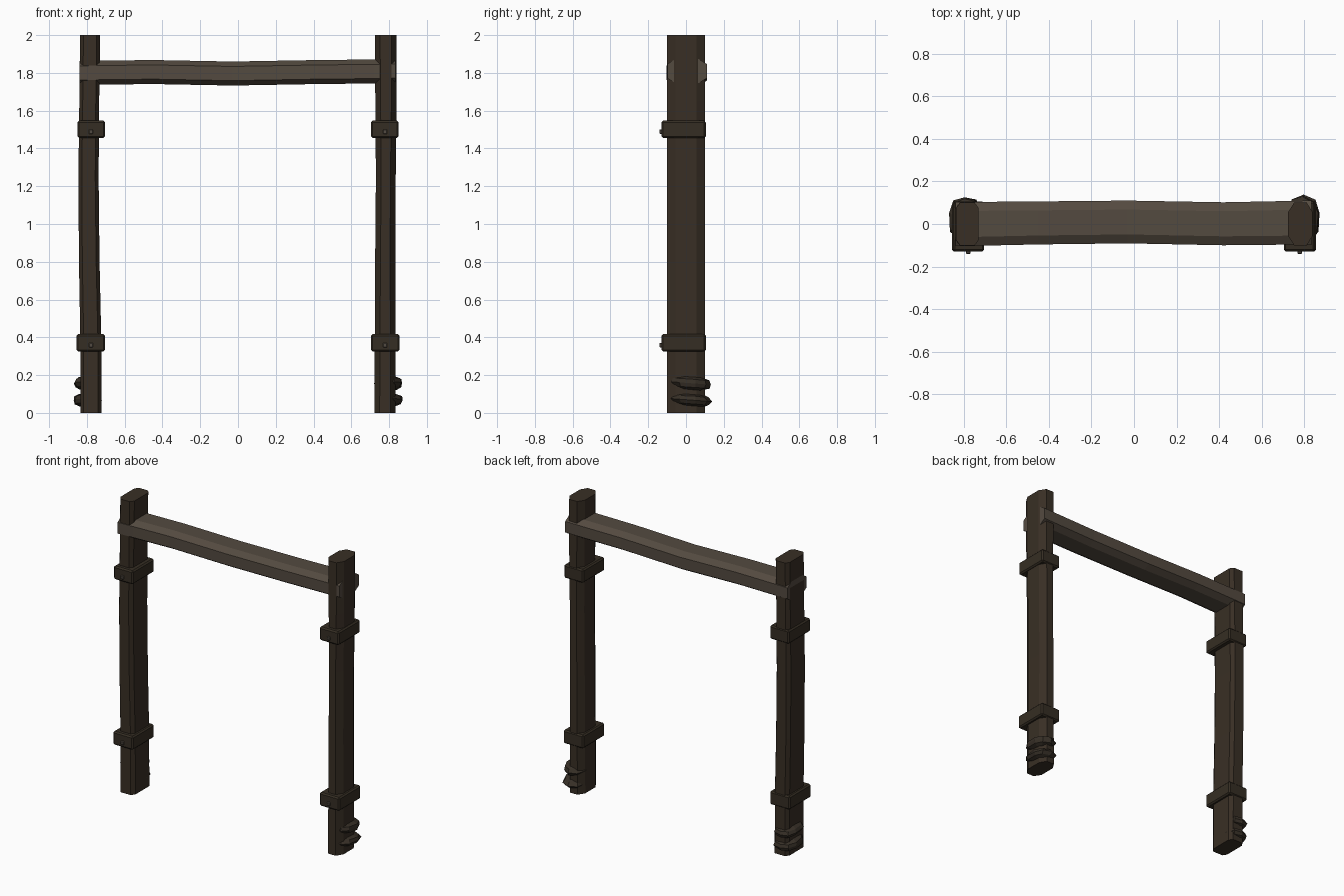
import bpy, bmesh, math, random
from mathutils import Matrix

random.seed(4)
if "Cube" in bpy.data.objects:
    bpy.data.objects.remove(bpy.data.objects["Cube"], do_unlink=True)


def make_material(name, colour):
    mat = bpy.data.materials.new(name)
    mat.use_nodes = True
    mat.diffuse_color = (*colour, 1)
    mat.node_tree.nodes["Principled BSDF"].inputs["Base Color"].default_value = (*colour, 1)
    return mat


post_wood = make_material("dark post wood", (0.040, 0.028, 0.018))
beam_wood = make_material("weathered beam wood", (0.088, 0.069, 0.051))
strap_wood = make_material("dark strap", (0.036, 0.027, 0.017))
root_wood = make_material("root bark", (0.038, 0.029, 0.020))
bolt_metal = make_material("dull bolt metal", (0.085, 0.070, 0.055))


def finish(name, bm, mat):
    bmesh.ops.recalc_face_normals(bm, faces=bm.faces)
    mesh = bpy.data.meshes.new(name)
    bm.to_mesh(mesh)
    bm.free()
    mesh.materials.append(mat)
    obj = bpy.data.objects.new(name, mesh)
    bpy.context.collection.objects.link(obj)
    return obj


def chamfered_ring(a0, a1, b0, b1, ca, cb):
    """Eight corners of a rectangle with cut corners."""
    return [(a0 + ca, b0), (a1 - ca, b0), (a1, b0 + cb), (a1, b1 - cb),
            (a1 - ca, b1), (a0 + ca, b1), (a0, b1 - cb), (a0, b0 + cb)]


def loft(name, rings, mat):
    """Skin a list of equal rings and cap both ends."""
    bm = bmesh.new()
    rows = [[bm.verts.new(p) for p in ring] for ring in rings]
    n = len(rows[0])
    for low, high in zip(rows, rows[1:]):
        for i in range(n):
            j = (i + 1) % n
            bm.faces.new((low[i], low[j], high[j], high[i]))
    bm.faces.new(rows[0])
    bm.faces.new(rows[-1])
    return finish(name, bm, mat)


def block(name, x, y, z, mat, bevel):
    bm = bmesh.new()
    spans = (x, y, z)
    centre = [(s[0] + s[1]) / 2 for s in spans]
    size = [s[1] - s[0] for s in spans]
    bmesh.ops.create_cube(bm, size=1, matrix=Matrix.Translation(centre) @ Matrix.Diagonal((*size, 1)))
    bmesh.ops.bevel(bm, geom=bm.edges[:], offset=bevel, segments=1, affect='EDGES')
    return finish(name, bm, mat)


def post(name, stations, ca, cb):
    rings = [[(x, y, z) for x, y in chamfered_ring(x0, x1, -0.1, 0.1, ca, cb)]
             for z, x0, x1 in stations]
    return loft(name, rings, post_wood)


# Slightly warped posts
post("right_post", [(0, -0.835, -0.722), (0.4, -0.835, -0.724), (0.8, -0.842, -0.733),
                    (1.25, -0.845, -0.738), (1.65, -0.84, -0.735), (2, -0.836, -0.73)], 0.018, 0.025)
post("left_post", [(0, 0.722, 0.835), (0.4, 0.724, 0.835), (0.8, 0.726, 0.833),
                   (1.25, 0.73, 0.835), (1.65, 0.727, 0.84), (2, 0.724, 0.84)], 0.028, 0.045)

# Sagging crossbeam running through both posts
beam = [(-0.838, 1.80, -0.103, 0.103), (-0.72, 1.802, -0.102, 0.104), (-0.45, 1.805, -0.096, 0.106),
        (-0.03, 1.797, -0.091, 0.11), (0.42, 1.805, -0.1, 0.102),
        (0.72, 1.808, -0.097, 0.108), (0.835, 1.81, -0.099, 0.11)]
loft("crossbeam", [[(x, y, z) for y, z in chamfered_ring(y0, y1, zc - 0.064, zc + 0.063, 0.042, 0.026)]
                   for x, zc, y0, y1 in beam], beam_wood)

# Straps and their bolts
for side, sign in (("right", -1), ("left", 1)):
    for level, z0, z1, outer in (("lower", 0.325, 0.417, 0.855), ("upper", 0.455, 0.547, 0.85)):
        lift = 1.0 if level == "upper" else 0.0
        span = sorted((sign * 0.704, sign * outer))
        block(f"{side}_{level}_strap", span, (-0.13, 0.105), (z0 + lift, z1 + lift), strap_wood, 0.009)
        bolt_z = z0 + lift + 0.034
        block(f"{side}_{level}_bolt", (sign * 0.779 - 0.011, sign * 0.779 + 0.011), (-0.14, -0.12),
              (bolt_z - 0.012, bolt_z + 0.012), bolt_metal, 0.003)


def squash(v):
    return math.copysign(abs(v) ** 0.8, v)


# Knotted roots bulging from the outer back corner of each foot
for side, sign in (("right", -1), ("left", 1)):
    for level, z, reach in (("lower", 0.068, 0.079), ("upper", 0.157, 0.076)):
        bm = bmesh.new()
        bmesh.ops.create_uvsphere(bm, u_segments=9, v_segments=6, radius=1)
        for v in bm.verts:
            wobble = random.uniform(0.9, 1.04)
            x, y, h = (squash(c) * wobble for c in v.co)
            v.co = (sign * (0.797 + reach * x), 0.026 + 0.108 * y,
                    z + 0.037 * h - 0.008 * y)
        finish(f"{side}_{level}_root", bm, root_wood)
